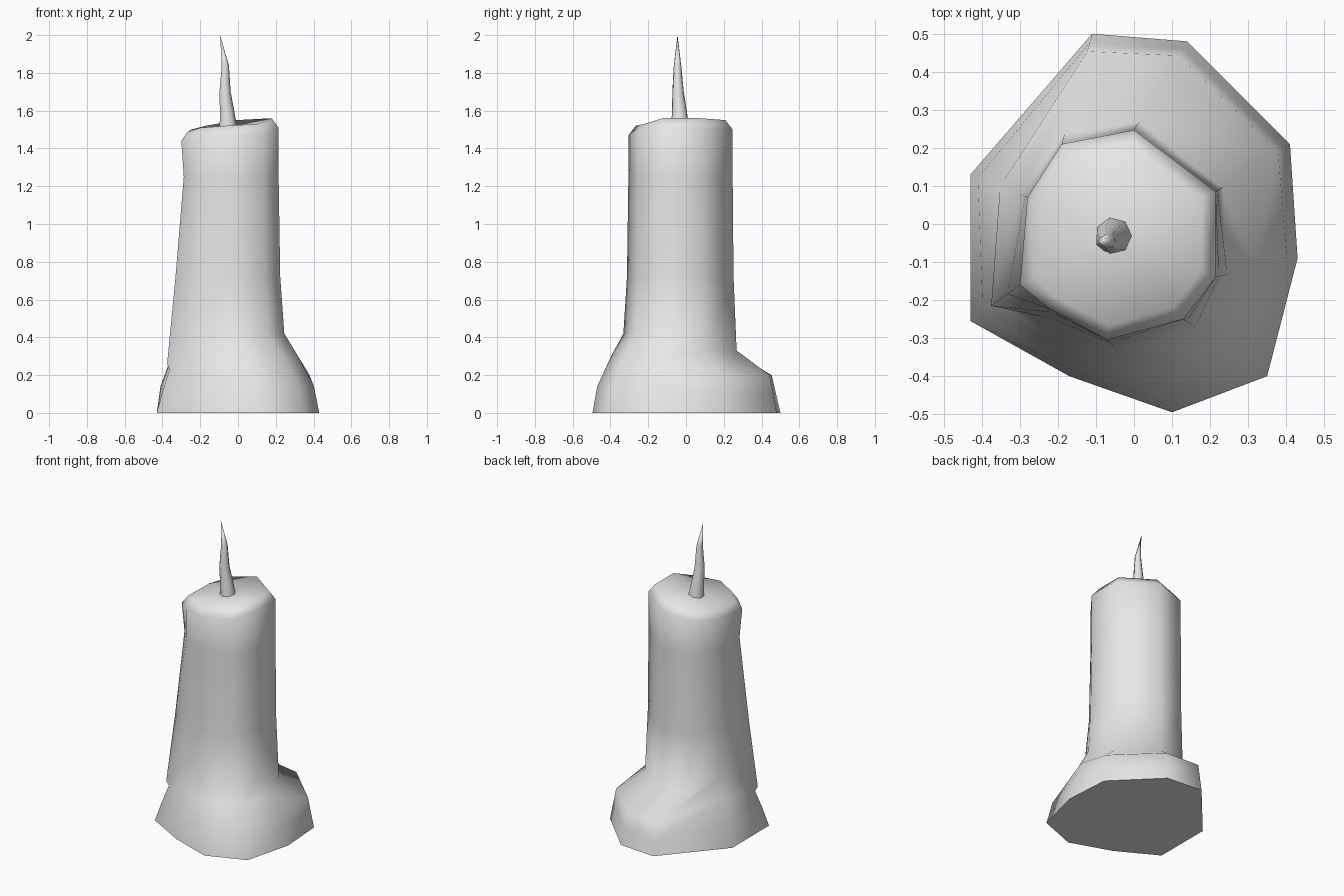
import bpy, bmesh, math
from mathutils import Vector

cube = bpy.data.objects.get("Cube")
if cube:
    bpy.data.objects.remove(cube, do_unlink=True)

wax = bpy.data.materials.new("plain_grey")
wax.use_nodes = True
wax.diffuse_color = (0.8, 0.8, 0.8, 1)
wax.node_tree.nodes["Principled BSDF"].inputs["Base Color"].default_value = (0.8, 0.8, 0.8, 1)


def loft(name, rings, bottom_cap=True, tip=None):
    """Skin matching rings of points, closing the top on a tip point."""
    bm = bmesh.new()
    loops = [[bm.verts.new(p) for p in ring] for ring in rings]
    n = len(loops[0])
    for low, high in zip(loops, loops[1:]):
        for i in range(n):
            j = (i + 1) % n
            bm.faces.new((low[i], low[j], high[j], high[i]))
    if bottom_cap:
        bm.faces.new(loops[0][::-1])
    apex = bm.verts.new(tip)
    for i in range(n):
        bm.faces.new((loops[-1][i], loops[-1][(i + 1) % n], apex))
    bmesh.ops.recalc_face_normals(bm, faces=bm.faces)
    mesh = bpy.data.meshes.new(name)
    bm.to_mesh(mesh)
    bm.free()
    mesh.materials.append(wax)
    obj = bpy.data.objects.new(name, mesh)
    bpy.context.collection.objects.link(obj)
    bpy.ops.object.select_all(action='DESELECT')
    obj.select_set(True)
    bpy.context.view_layer.objects.active = obj
    bpy.ops.object.shade_smooth_by_angle(angle=math.radians(65))
    return obj


# Foot outline of the melted pool and outline of the upper shaft
foot = [(.10, -.495), (.35, -.40), (.43, -.09), (.41, .21), (.14, .48),
        (-.11, .50), (-.43, .13), (-.43, -.255), (-.17, -.40)]
shaft = [(-.07, -.305), (.13, -.25), (.215, -.14), (.215, .085), (0, .247),
         (-.19, .21), (-.28, .07), (-.30, -.16), (-.22, -.225)]
rim_height = [1.52, 1.53, 1.56, 1.56, 1.55, 1.52, 1.50, 1.49, 1.51]

# Side profiles as (height, spread towards the foot outline)
slope = [(0, 1), (.14, .87), (.30, .48), (.42, .14), (.72, .04), (1.25, 0)]
shelf = [(0, 1), (.10, .92), (.20, .84), (.33, .09), (.72, .02), (1.25, 0)]
drip = [(0, 1), (.12, .75), (.23, .48), (.26, .58), (.70, .25), (1.25, -.1)]
profiles = [slope, slope, slope, shelf, shelf, shelf, slope, drip, slope]

# Candle body with a sagging, softly rounded rim
centre = Vector((-.05, -.03))
rings = []
for level in range(len(slope)):
    ring = []
    for f, s, profile in zip(foot, shaft, profiles):
        z, spread = profile[level]
        ring.append((*Vector(s).lerp(Vector(f), spread), z))
    rings.append(ring)
for drop, scale in ((.05, 1), (0, .86)):
    rings.append([(*centre.lerp(Vector(s), scale), h - drop)
                  for s, h in zip(shaft, rim_height)])
loft("candle_body", rings, tip=(*centre, 1.515))

# Bent, tapering wick
wick_path = [(-.052, -.03, 1.50, .05), (-.06, -.035, 1.60, .04),
             (-.07, -.042, 1.70, .031), (-.068, -.045, 1.84, .02)]
wick_rings = [[(x + r * math.cos(a), y + r * math.sin(a), z)
               for a in (math.tau * k / 7 for k in range(7))]
              for x, y, z, r in wick_path]
loft("wick", wick_rings, tip=(-.095, -.045, 2.0))
